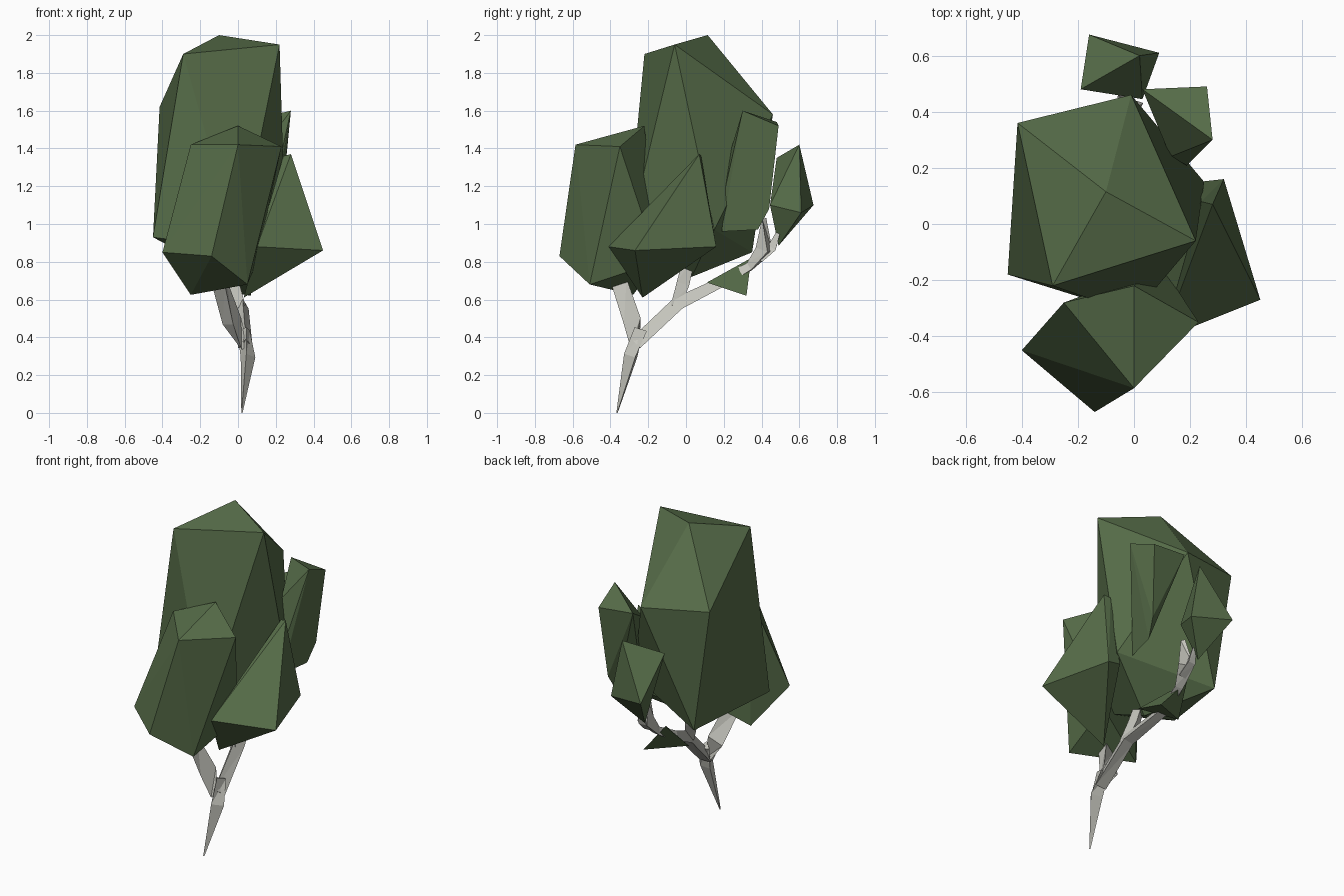
import bpy
import bmesh
from mathutils import Vector
from math import cos, sin, tau

default_cube = bpy.data.objects.get("Cube")
if default_cube:
    bpy.data.objects.remove(default_cube, do_unlink=True)


def make_material(name, rgb):
    material = bpy.data.materials.new(name)
    material.use_nodes = True
    colour = (*rgb, 1)
    material.diffuse_color = colour
    shader = material.node_tree.nodes["Principled BSDF"]
    shader.inputs["Base Color"].default_value = colour
    shader.inputs["Roughness"].default_value = 0.9
    return material


leaf_green = make_material("leaf green", (0.094, 0.152, 0.066))
bark_grey = make_material("bark grey", (0.56, 0.56, 0.51))


def finish(bm, name, material):
    """Turn a bmesh into a flat shaded object."""
    bmesh.ops.recalc_face_normals(bm, faces=bm.faces[:])
    mesh = bpy.data.meshes.new(name)
    bm.to_mesh(mesh)
    bm.free()
    mesh.materials.append(material)
    obj = bpy.data.objects.new(name, mesh)
    bpy.context.collection.objects.link(obj)
    return obj


def foliage(name, corners):
    """Faceted leaf clump: the convex hull around a few corners."""
    bm = bmesh.new()
    for corner in corners:
        bm.verts.new(corner)
    hull = bmesh.ops.convex_hull(bm, input=bm.verts[:])
    unused = {g for g in hull["geom_interior"] + hull["geom_unused"]
              if isinstance(g, bmesh.types.BMVert)}
    bmesh.ops.delete(bm, geom=list(unused), context="VERTS")
    return finish(bm, name, leaf_green)


def branch(name, path, radii, sides=3, twist=1.55):
    """Tapered low-poly limb swept along a path of points."""
    bm = bmesh.new()
    points = [Vector(p) for p in path]
    rings = []
    for i, (point, radius) in enumerate(zip(points, radii)):
        along = points[min(i + 1, len(points) - 1)] - points[max(i - 1, 0)]
        turn = along.to_track_quat("Z", "Y")
        angles = [twist + tau * k / sides for k in range(sides)]
        rings.append([bm.verts.new(point + turn @ Vector((cos(a), sin(a), 0)) * radius)
                      for a in angles])
    for low, high in zip(rings, rings[1:]):
        for k in range(sides):
            n = (k + 1) % sides
            bm.faces.new((low[k], low[n], high[n]))
            bm.faces.new((low[k], high[n], high[k]))
    bm.faces.new(rings[0][::-1])
    bm.faces.new(rings[-1])
    return finish(bm, name, bark_grey)


# Tall central crown
foliage("crown_foliage", [
    (-0.1, 0.115, 2), (0.22, -0.06, 1.95), (-0.29, -0.22, 1.9),
    (-0.415, 0.36, 1.62), (-0.01, 0.46, 1.58),
    (-0.45, -0.18, 0.93), (0, -0.32, 0.87), (0.25, 0.15, 0.97),
    (-0.3, 0.35, 0.85), (-0.05, 0.03, 0.72),
])

# Front clump
foliage("front_foliage", [
    (0, -0.22, 1.52), (0, -0.585, 1.42), (-0.25, -0.28, 1.42),
    (0.23, -0.35, 1.41), (-0.4, -0.45, 0.85), (-0.14, -0.67, 0.83),
    (0.05, -0.51, 0.68), (-0.25, -0.28, 0.625), (0.1, -0.15, 0.8),
])

# Clump on the left side
foliage("left_foliage", [
    (0.28, 0.07, 1.37), (0.24, 0.08, 1.36), (0.45, -0.27, 0.86),
    (0.32, 0.16, 0.88), (0.23, 0.15, 0.9), (0.1, -0.41, 0.88),
    (0.03, -0.23, 0.61),
])

# Two clumps at the back
foliage("back_left_foliage", [
    (0.28, 0.3, 1.6), (0.26, 0.49, 1.52), (0.03, 0.48, 1.54),
    (0.19, 0.21, 1.2), (0.13, 0.24, 1.4), (0.21, 0.38, 0.97),
    (0.17, 0.19, 0.96), (0.23, 0.44, 1.08),
])
foliage("back_foliage", [
    (0.02, 0.6, 1.42), (-0.19, 0.48, 1.35), (-0.16, 0.675, 1.1),
    (0.09, 0.61, 1.06), (-0.06, 0.49, 0.885), (0.03, 0.445, 1.1),
])

# Small low sprig
foliage("low_foliage", [
    (-0.1, 0.345, 0.82), (0.07, 0.32, 0.62), (-0.16, 0.2, 0.66),
    (0.06, 0.11, 0.69),
])

# Trunk, pointed at the ground, and its limbs
branch("trunk",
       [(0.02, -0.365, 0), (0.05, -0.285, 0.3), (0.035, -0.235, 0.44)],
       [0.004, 0.045, 0.04])
branch("front_limb",
       [(0.03, -0.27, 0.34), (-0.03, -0.27, 0.48), (-0.09, -0.35, 0.69)],
       [0.025, 0.06, 0.05])
branch("back_limb",
       [(0.04, -0.26, 0.36), (0.02, -0.04, 0.57), (-0.05, 0.18, 0.68),
        (-0.04, 0.34, 0.77), (-0.02, 0.42, 0.86), (-0.02, 0.41, 1.03)],
       [0.045, 0.045, 0.035, 0.03, 0.055, 0.015])
branch("crown_limb",
       [(0.02, -0.06, 0.56), (-0.02, -0.02, 0.68), (-0.05, 0.02, 0.84)],
       [0.03, 0.04, 0.035])
branch("back_sprig",
       [(-0.02, 0.39, 0.81), (-0.03, 0.46, 0.87), (-0.03, 0.49, 0.95)],
       [0.03, 0.03, 0.015])
